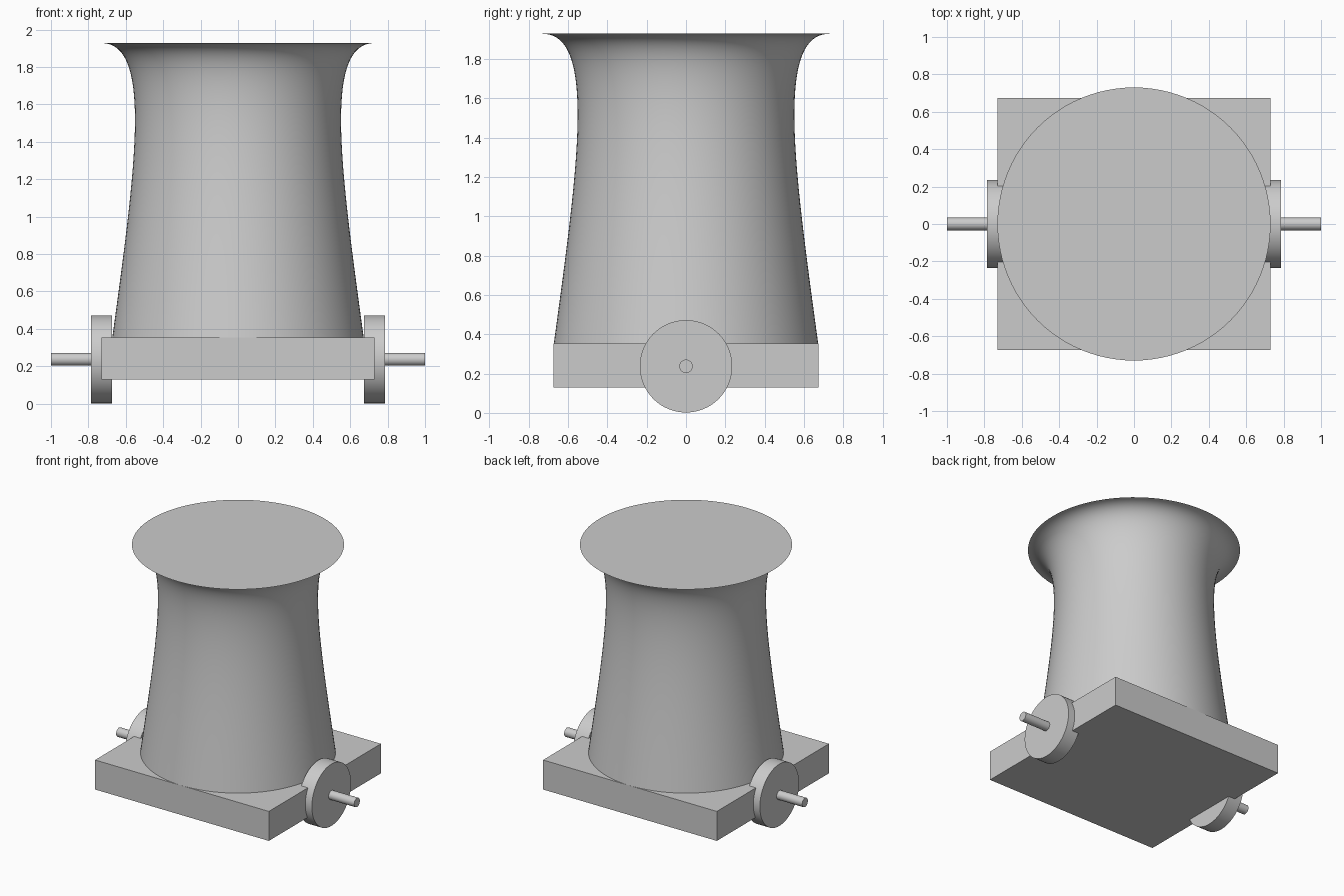
import bpy, bmesh, math
from mathutils import Matrix, Vector
from mathutils.geometry import interpolate_bezier

cube = bpy.data.objects.get("Cube")
if cube:
    bpy.data.objects.remove(cube, do_unlink=True)

grey = bpy.data.materials.new("plain grey")
grey.use_nodes = True
grey.diffuse_color = (0.6, 0.6, 0.6, 1)
grey.node_tree.nodes["Principled BSDF"].inputs["Base Color"].default_value = (0.6, 0.6, 0.6, 1)


def finish(bm, name, smooth=True):
    bmesh.ops.recalc_face_normals(bm, faces=bm.faces)
    mesh = bpy.data.meshes.new(name)
    bm.to_mesh(mesh)
    bm.free()
    mesh.materials.append(grey)
    obj = bpy.data.objects.new(name, mesh)
    bpy.context.collection.objects.link(obj)
    if smooth:
        bpy.ops.object.select_all(action='DESELECT')
        obj.select_set(True)
        bpy.context.view_layer.objects.active = obj
        bpy.ops.object.shade_smooth_by_angle(angle=math.radians(35))
    return obj


def cylinder_x(name, radius, x0, x1, z, sides):
    """Cylinder lying along x between x0 and x1."""
    bm = bmesh.new()
    place = Matrix.Translation(((x0 + x1) / 2, 0, z)) @ Matrix.Rotation(math.pi / 2, 4, 'Y')
    bmesh.ops.create_cone(bm, cap_ends=True, segments=sides, radius1=radius,
                          radius2=radius, depth=abs(x1 - x0), matrix=place)
    return finish(bm, name)


# Slab base
bm = bmesh.new()
bmesh.ops.create_cube(bm, size=1, matrix=Matrix.Translation((0, 0, 0.242))
                      @ Matrix.Diagonal((1.46, 1.345, 0.224, 1)))
finish(bm, "base_slab", smooth=False)

# Flared body: a curved profile spun around z, closed by flat discs
profile = interpolate_bezier(Vector((0.672, 0, 0.354)), Vector((0.55, 0, 1.25)),
                             Vector((0.453, 0, 1.928)), Vector((0.73, 0, 1.928)), 40)
bm = bmesh.new()
verts = [bm.verts.new(p) for p in profile]
edges = [bm.edges.new(pair) for pair in zip(verts, verts[1:])]
bmesh.ops.spin(bm, geom=verts + edges, axis=(0, 0, 1), cent=(0, 0, 0),
               angle=math.tau, steps=96, use_duplicate=False)
bmesh.ops.remove_doubles(bm, verts=bm.verts, dist=0.0005)
bmesh.ops.holes_fill(bm, edges=[e for e in bm.edges if e.is_boundary], sides=0)
finish(bm, "flared_body")

# Side wheels with stub axles
for side, sign in (("left", 1), ("right", -1)):
    cylinder_x(side + "_wheel", 0.235, sign * 0.675, sign * 0.785, 0.237, 64)
    cylinder_x(side + "_axle", 0.034, sign * 0.78, sign * 1.0, 0.237, 32)
